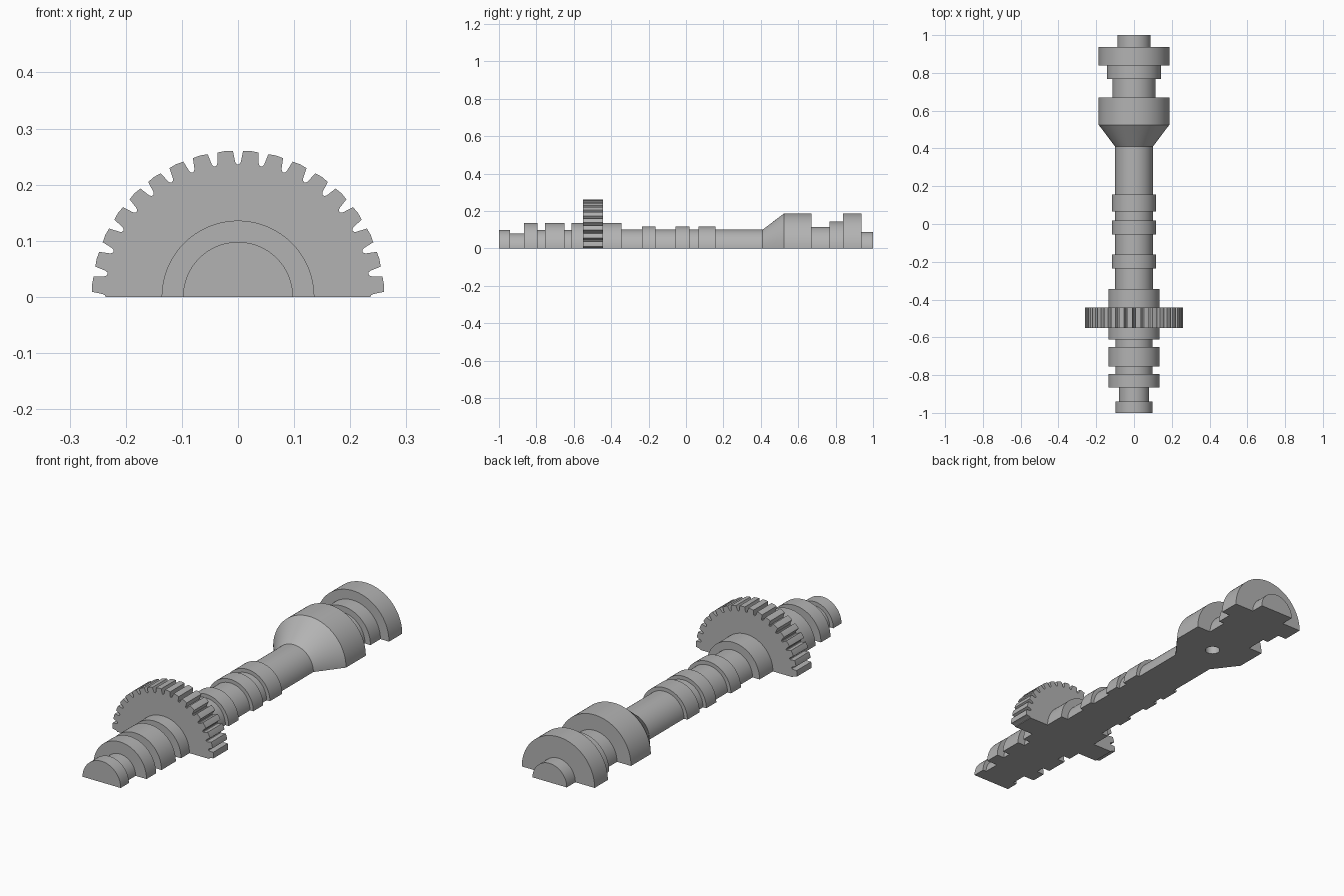
import bpy
import bmesh
from math import pi, radians, sin, cos
from mathutils import Vector

cube = bpy.data.objects.get("Cube")
if cube:
    bpy.data.objects.remove(cube, do_unlink=True)

steel = bpy.data.materials.new("plain grey steel")
steel.use_nodes = True
GREY = (0.45, 0.45, 0.45, 1)
steel.diffuse_color = GREY
steel.node_tree.nodes["Principled BSDF"].inputs["Base Color"].default_value = GREY


def finish(bm, name):
    """Turn a bmesh into a named object with the steel material."""
    bmesh.ops.recalc_face_normals(bm, faces=bm.faces)
    mesh = bpy.data.meshes.new(name)
    bm.to_mesh(mesh)
    bm.free()
    mesh.materials.append(steel)
    obj = bpy.data.objects.new(name, mesh)
    bpy.context.collection.objects.link(obj)
    return obj


def smooth(obj):
    bpy.ops.object.select_all(action="DESELECT")
    obj.select_set(True)
    bpy.context.view_layer.objects.active = obj
    bpy.ops.object.shade_smooth_by_angle(angle=radians(25))


def polar(r, degrees, y):
    a = radians(degrees)
    return Vector((r * cos(a), y, r * sin(a)))


# Stepped half shaft: (end of step along y, radius)
steps = [(-0.94, 0.098), (-0.865, 0.08), (-0.795, 0.136), (-0.755, 0.098),
         (-0.65, 0.136), (-0.612, 0.098), (-0.345, 0.136), (-0.235, 0.1),
         (-0.162, 0.117), (-0.055, 0.1), (0.018, 0.117), (0.067, 0.1),
         (0.157, 0.117), (0.41, 0.1)]
profile = [(0, -1)]
y = -1
for end, r in steps:
    profile += [(r, y), (r, end)]
    y = end
# Flared head and tail collars
profile.append((0.187, 0.525))
y = 0.67
profile.append((0.187, y))
for end, r in [(0.767, 0.115), (0.84, 0.143), (0.937, 0.187), (1, 0.088)]:
    profile += [(r, y), (r, end)]
    y = end
profile.append((0, 1))

bm = bmesh.new()
verts = [bm.verts.new((r, py, 0)) for r, py in profile]
edges = [bm.edges.new(pair) for pair in zip(verts, verts[1:])]
bmesh.ops.spin(bm, geom=verts + edges, cent=(0, 0, 0), axis=(0, -1, 0),
               angle=pi, steps=64)
bmesh.ops.remove_doubles(bm, verts=bm.verts, dist=0.0001)
# Flat underside
bmesh.ops.holes_fill(bm, edges=[e for e in bm.edges if e.is_boundary], sides=0)
shaft = finish(bm, "half_shaft")

# Blind pin hole in the underside of the flared head
bm = bmesh.new()
bmesh.ops.create_cone(bm, cap_ends=True, segments=32, radius1=0.032,
                      radius2=0.032, depth=0.2)
bmesh.ops.translate(bm, verts=bm.verts, vec=(0, 0.55, 0))
cutter = finish(bm, "pin_hole_cutter")
cutter.hide_render = True
hole = shaft.modifiers.new("pin_hole", "BOOLEAN")
hole.operation = "DIFFERENCE"
hole.solver = "EXACT"
hole.object = cutter
bpy.context.view_layer.objects.active = shaft
bpy.ops.object.modifier_apply(modifier=hole.name)
bpy.data.objects.remove(cutter, do_unlink=True)
smooth(shaft)

# Half gear: eighteen tapered teeth around the shaft
PITCH = 10
tooth = [(0.236, 0), (0.237, 0.7), (0.241, 1.2), (0.26, 2), (0.261, 5),
         (0.26, 8), (0.241, 8.8), (0.237, 9.3)]
front, back = -0.55, -0.443
rim = [(r, k * PITCH + a) for k in range(18) for r, a in tooth]
rim.append((0.236, 180))
bm = bmesh.new()
rings = []
for y in (front, back):
    outer = [bm.verts.new(polar(r, a, y)) for r, a in rim]
    inner = [bm.verts.new(polar(0.134, a, y)) for r, a in rim]
    rings.append((outer, inner))
(fo, fi), (bo, bi) = rings
for i in range(len(rim) - 1):
    j = i + 1
    bm.faces.new((fo[i], fo[j], fi[j], fi[i]))
    bm.faces.new((bo[i], bo[j], bi[j], bi[i]))
    bm.faces.new((fo[i], fo[j], bo[j], bo[i]))
    bm.faces.new((fi[i], fi[j], bi[j], bi[i]))
for i in (0, -1):
    bm.faces.new((fo[i], bo[i], bi[i], fi[i]))
smooth(finish(bm, "half_gear"))
